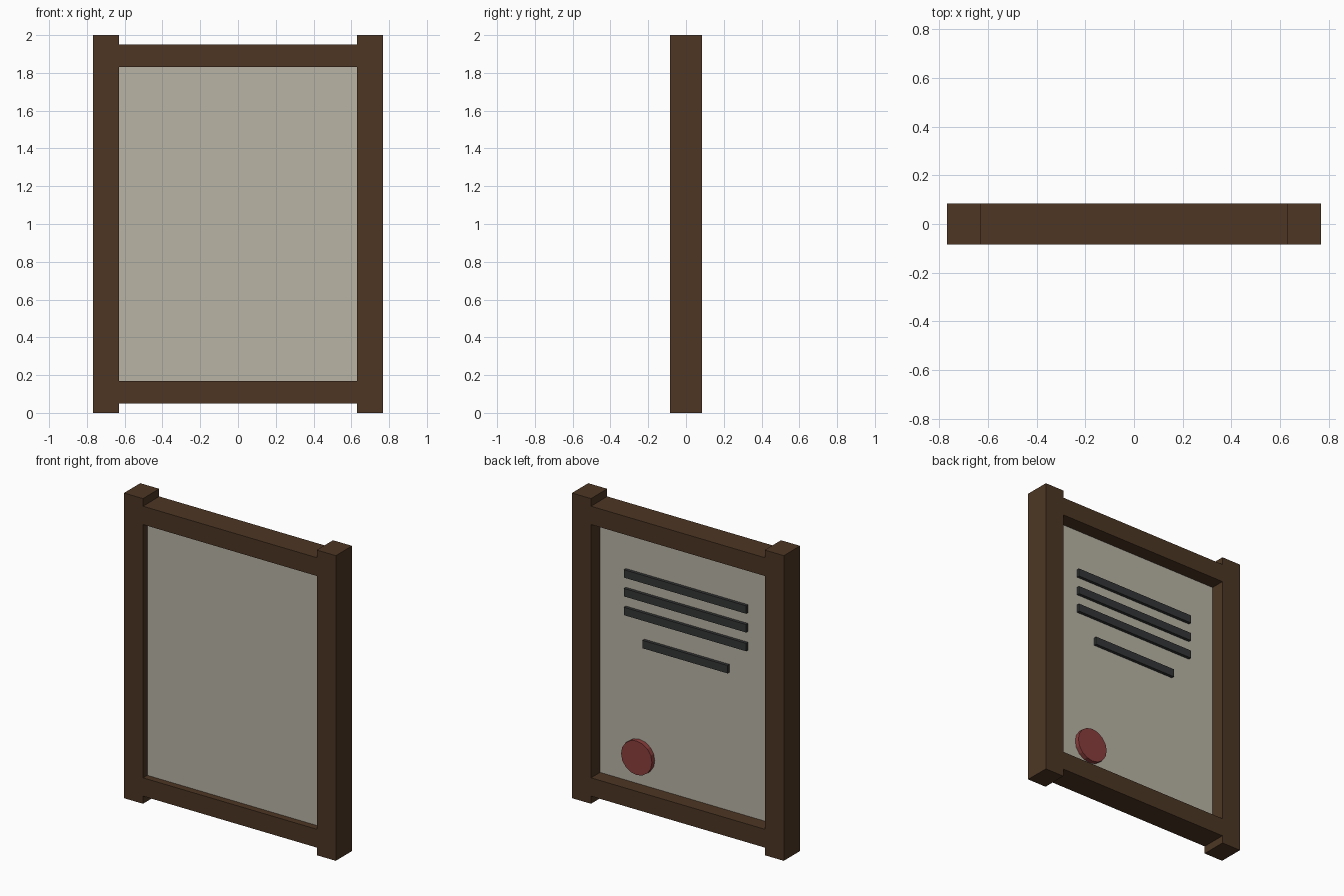
import bpy, bmesh
from mathutils import Matrix

if "Cube" in bpy.data.objects:
    bpy.data.objects.remove(bpy.data.objects["Cube"])


def material(name, srgb):
    lin = [((c / 255 + 0.055) / 1.055) ** 2.4 for c in srgb]
    m = bpy.data.materials.new(name)
    m.diffuse_color = (*lin, 1)
    m.use_nodes = True
    m.node_tree.nodes["Principled BSDF"].inputs["Base Color"].default_value = m.diffuse_color
    return m


WOOD = material("dark wood", (77, 54, 36))
BOARD = material("pale board", (184, 180, 165))
INK = material("charcoal", (52, 53, 54))
RED = material("red wax", (138, 62, 60))


def finish(name, bm, mat):
    me = bpy.data.meshes.new(name)
    bm.to_mesh(me)
    bm.free()
    me.materials.append(mat)
    ob = bpy.data.objects.new(name, me)
    bpy.context.collection.objects.link(ob)
    return ob


def box(name, x, y, z, mat):
    """Box from (min, max) ranges on each axis."""
    bm = bmesh.new()
    centre = [(a + b) / 2 for a, b in (x, y, z)]
    size = [b - a for a, b in (x, y, z)]
    bmesh.ops.create_cube(bm, size=1, matrix=Matrix.Translation(centre)
                          @ Matrix.Diagonal((*size, 1)))
    return finish(name, bm, mat)


DEPTH = (-0.084, 0.084)
OUT, INN = 0.768, 0.63
BACK = -0.01          # rear face of the board

# Frame: two full-height posts and two rails
box("left_post", (-OUT, -INN), DEPTH, (0, 2), WOOD)
box("right_post", (INN, OUT), DEPTH, (0, 2), WOOD)
box("bottom_rail", (-INN, INN), DEPTH, (0.05, 0.17), WOOD)
box("top_rail", (-INN, INN), DEPTH, (1.83, 1.95), WOOD)

# Recessed board
box("board", (-INN, INN), (-0.04, BACK), (0.17, 1.83), BOARD)

# Raised strips on the rear of the board: three long, one short
for i, (z, half) in enumerate([(1.53, 0.443), (1.407, 0.443),
                               (1.284, 0.443), (1.103, 0.308)]):
    box(f"strip_{i + 1}", (-half, half), (BACK, 0.01),
        (z - 0.026, z + 0.026), INK)

# Round seal in the lower corner of the rear
bm = bmesh.new()
T = 0.03
bmesh.ops.create_cone(bm, cap_ends=True, segments=16, radius1=0.112,
                      radius2=0.112, depth=T,
                      matrix=Matrix.Translation((0.345, BACK + T / 2, 0.352))
                      @ Matrix.Rotation(1.5707963, 4, 'X'))
finish("seal", bm, RED)
